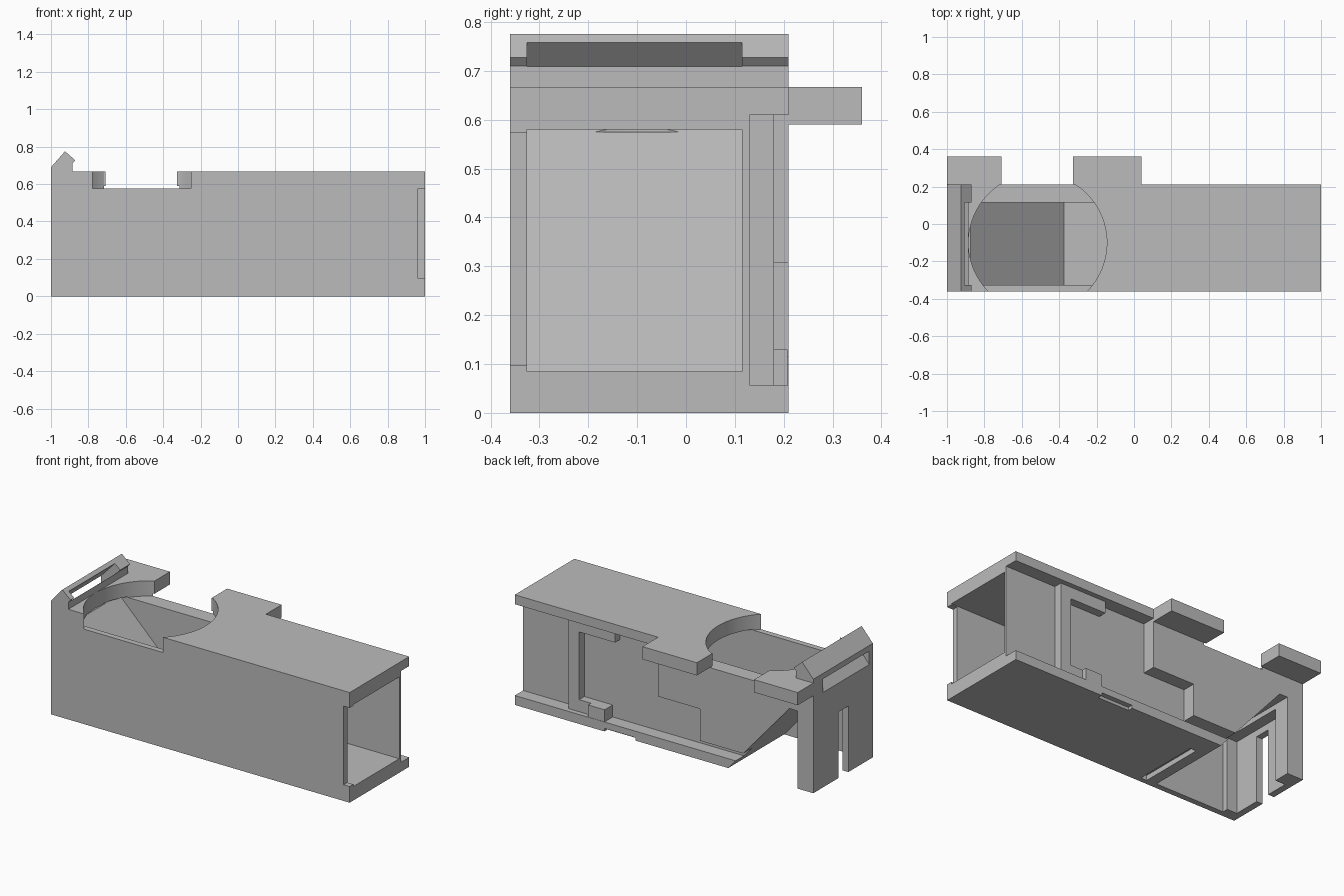
import bpy
import bmesh
import math
from mathutils import Vector

old = bpy.data.objects.get("Cube")
if old:
    bpy.data.objects.remove(old, do_unlink=True)

grey = bpy.data.materials.new("plain grey")
grey.use_nodes = True
COLOUR = (0.5, 0.5, 0.5, 1)
grey.diffuse_color = COLOUR
grey.node_tree.nodes["Principled BSDF"].inputs["Base Color"].default_value = COLOUR


def prism(name, pts, lo, hi, axis="y"):
    """Extrude an outline: (x, z) points along y, or (x, y) points along z."""
    bm = bmesh.new()
    place = (lambda p: (p[0], lo, p[1])) if axis == "y" else (lambda p: (p[0], p[1], lo))
    face = bm.faces.new([bm.verts.new(place(p)) for p in pts])
    grown = bmesh.ops.extrude_face_region(bm, geom=[face])["geom"]
    move = Vector((0, hi - lo, 0) if axis == "y" else (0, 0, hi - lo))
    bmesh.ops.translate(bm, vec=move, verts=[v for v in grown if isinstance(v, bmesh.types.BMVert)])
    bmesh.ops.recalc_face_normals(bm, faces=bm.faces)
    mesh = bpy.data.meshes.new(name)
    bm.to_mesh(mesh)
    bm.free()
    mesh.materials.append(grey)
    obj = bpy.data.objects.new(name, mesh)
    bpy.context.collection.objects.link(obj)
    return obj


def box(name, x0, x1, y0, y1, z0, z1):
    return prism(name, [(x0, z0), (x1, z0), (x1, z1), (x0, z1)], y0, y1)


# Housing outline with the angled hook on top of the end wall
FRONT, BACK, TOP = -0.36, 0.21, 0.667
housing = prism("housing", [(-1, 0), (1, 0), (1, TOP), (-0.885, TOP), (-0.885, 0.71),
                            (-0.87, 0.727), (-0.925, 0.775), (-1, 0.69)], FRONT, BACK)

round_opening = [(-0.515 + 0.37 * math.cos(i * math.tau / 96),
                  -0.10 + 0.37 * math.sin(i * math.tau / 96)) for i in range(96)]

cutters = [
    # Chamber with a sloping end
    prism("chamber_cut", [(-0.375, 0.085), (1.1, 0.085), (1.1, 0.58), (-0.88, 0.58)],
          -0.325, 0.115),
    # Space between the ramp and the end wall
    prism("ramp_gap_cut", [(-0.35, -0.086), (-0.43, 0), (-0.84, 0.47), (-0.893, 0.47),
                           (-0.893, -0.086)], -0.325, 0.3),
    box("end_wall_pocket_cut", -0.96, -0.88, -0.29, 0.11, -0.1, 0.44),
    box("end_wall_slot_cut", -1.1, -0.87, -0.126, -0.03, -0.1, 0.4),
    # Stepped recess along the back
    prism("back_recess_cut", [(1.1, 0.057), (1.1, 0.61), (0.04, 0.61), (0.04, 0.308),
                              (-0.24, 0.308), (-0.24, 0.115), (-0.6, 0.115), (-0.6, 0.057)],
          0.13, 0.3),
    box("front_end_notch_cut", 0.96, 1.1, -0.5, -0.324, 0.098, 0.574),
    prism("round_opening_cut", round_opening, 0.575, 0.695, "z"),
    # Slanting passage through the hook
    prism("hook_passage_cut", [(-1.05, 0.516), (-0.886, 0.709), (-0.8, 0.709), (-0.8, 0.87),
                               (-1.05, 0.603)], -0.325, 0.115),
    box("base_groove_cut", -0.365, -0.325, -0.33, 0.08, -0.1, 0.03),
    box("base_edge_notch_cut", 0.19, 0.4, 0.18, 0.3, -0.1, 0.018),
]

for cutter in cutters:
    mod = housing.modifiers.new(cutter.name, "BOOLEAN")
    mod.operation = "DIFFERENCE"
    mod.solver = "EXACT"
    mod.object = cutter

# Bake the cuts into the housing and drop the cutters
bpy.context.view_layer.update()
graph = bpy.context.evaluated_depsgraph_get()
baked = bpy.data.meshes.new_from_object(housing.evaluated_get(graph))
housing.modifiers.clear()
housing.data = baked
baked.materials.clear()
baked.materials.append(grey)
for cutter in cutters:
    bpy.data.objects.remove(cutter, do_unlink=True)

# Two tabs reaching back from the top plate
box("end_tab", -1, -0.708, BACK, 0.36, 0.59, TOP)
box("middle_tab", -0.325, 0.04, BACK, 0.36, 0.59, TOP)

# C-shaped bracket on the back wall, with a catch on its lower arm
prism("back_bracket", [(0.66, 0.057), (0.66, 0.61), (0.35, 0.61), (0.35, 0.54), (0.59, 0.54),
                       (0.59, 0.13), (0.4, 0.13), (0.4, 0.057)], 0.13, 0.18)
box("bracket_catch", 0.4, 0.51, 0.18, 0.208, 0.057, 0.13)

# Smooth the round opening, keeping every corner sharp
bpy.ops.object.select_all(action="DESELECT")
housing.select_set(True)
bpy.context.view_layer.objects.active = housing
bpy.ops.object.shade_smooth_by_angle(angle=math.radians(20))
